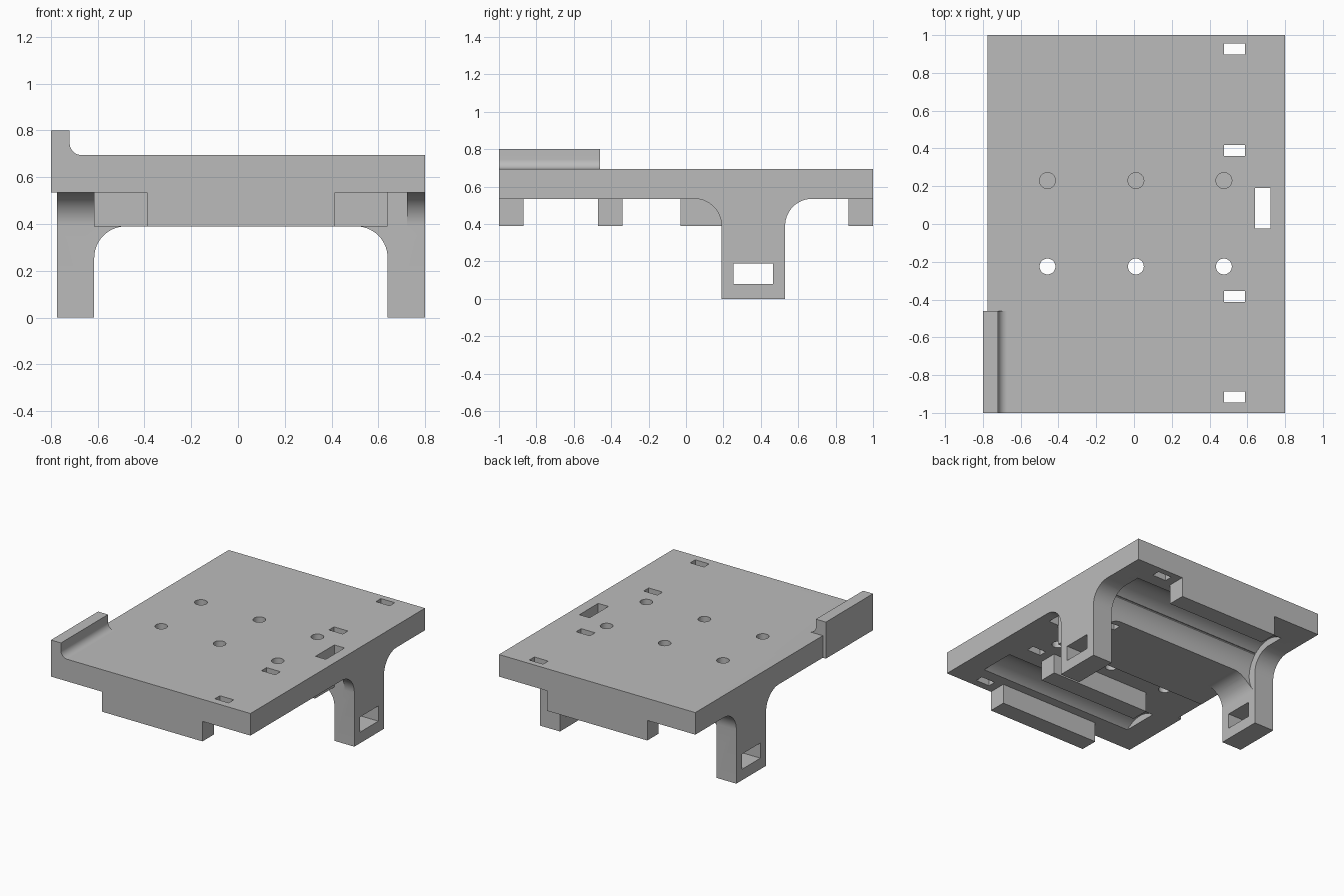
import bpy, bmesh
from math import sin, cos, pi
from mathutils import Vector

if "Cube" in bpy.data.objects:
    bpy.data.objects.remove(bpy.data.objects["Cube"])

grey = bpy.data.materials.new("plain_grey")
grey.use_nodes = True
colour = (0.5, 0.5, 0.5, 1)
grey.diffuse_color = colour
grey.node_tree.nodes["Principled BSDF"].inputs["Base Color"].default_value = colour

CX = 0.0125                      # mirror plane of the plate
TOP, UNDER, LOW = 0.695, 0.535, 0.39
INSIDE = 0.6                     # height buried in the plate


def collection(name):
    c = bpy.data.collections.new(name)
    bpy.context.scene.collection.children.link(c)
    return c


solids, cutters = collection("solids"), collection("cutters")


def arc(u, v, r, start, end, n=14):
    """Points on an arc, angles in quarter turns."""
    angles = [(start + (end - start) * i / n) * pi / 2 for i in range(n + 1)]
    return [(u + r * cos(a), v + r * sin(a)) for a in angles]


def prism(name, pts, axis, lo, hi, coll=solids, flip=False):
    """Extrude a 2D profile along an axis, optionally mirrored in x."""
    place = {"x": lambda u, v, w: (w, u, v),
             "y": lambda u, v, w: (u, w, v),
             "z": lambda u, v, w: (u, v, w)}[axis]
    bm = bmesh.new()
    face = bm.faces.new([bm.verts.new(place(u, v, lo)) for u, v in pts])
    new = bmesh.ops.extrude_face_region(bm, geom=[face])["geom"]
    move = Vector(place(0, 0, hi - lo))
    bmesh.ops.translate(bm, vec=move, verts=[g for g in new if isinstance(g, bmesh.types.BMVert)])
    if flip:
        for v in bm.verts:
            v.co.x = 2 * CX - v.co.x
    bmesh.ops.recalc_face_normals(bm, faces=bm.faces)
    mesh = bpy.data.meshes.new(name)
    bm.to_mesh(mesh)
    bm.free()
    mesh.materials.append(grey)
    ob = bpy.data.objects.new(name, mesh)
    coll.objects.link(ob)
    return ob


def box(name, x, y, z, coll=solids, flip=False):
    pts = [(x[0], y[0]), (x[1], y[0]), (x[1], y[1]), (x[0], y[1])]
    return prism(name, pts, "z", z[0], z[1], coll, flip)


# Mounting plate
plate = box("mounting_plate", (-0.775, 0.8), (-1, 1), (UNDER, TOP), bpy.context.scene.collection)

# Side rim with a filleted foot
rim = [(-0.8, UNDER), (-0.67, UNDER), (-0.67, TOP)] + arc(-0.67, TOP + 0.05, 0.05, 3, 2)[1:]
prism("side_rim", rim + [(-0.72, 0.8), (-0.8, 0.8)], "y", -1, -0.46)

# Saddle bars and the cross beam between the legs
for name, y in (("front_bar", (-1, -0.87)), ("inner_bar", (-0.47, -0.34)), ("back_bar", (0.87, 1))):
    box(name, (-0.39, 0.415), y, (LOW, INSIDE))
box("cross_beam", (-0.615, 0.64), (-0.03, 0.53), (LOW, INSIDE))

# Legs flared into the plate, with inner arch fillets, windows and strap slots
R = UNDER - LOW
leg = ([(0.19, 0), (0.19, LOW)] + arc(0.19 - R, LOW, R, 0, 1)[1:]
       + [(0.19 - R, INSIDE), (0.53 + R, INSIDE)] + arc(0.53 + R, LOW, R, 1, 2) + [(0.53, 0)])
fillet = arc(0.505, LOW - 0.135, 0.135, 0, 1) + [(0.505, 0.5), (0.7, 0.5), (0.7, LOW - 0.135)]
for side, flip in (("left", False), ("right", True)):
    prism(side + "_leg", leg, "x", 0.64, 0.8, flip=flip)
    prism(side + "_arch_fillet", fillet, "y", 0.19, 0.53, flip=flip)
    box(side + "_window", (0.6, 0.9), (0.255, 0.465), (0.08, 0.19), cutters, flip)
    box(side + "_strap_slot", (0.64, 0.722), (-0.025, 0.19), (0.3, 0.9), cutters, flip)
    for y in (-0.917, -0.383, 0.39, 0.927):
        box(side + "_tie_slot", (0.477, 0.588), (y - 0.029, y + 0.029), (0.2, 0.9), cutters, flip)

# Cylindrical grooves across the underside
for y in (-0.67, 0.67):
    prism("groove", arc(y, LOW - 0.005, 0.2, 0, 4, 64)[:-1], "x", -0.615, 0.64, cutters)

# Screw holes, the back row blind
for x in (-0.458, 0.01, 0.476):
    for y, floor in ((-0.225, 0.2), (0.23, UNDER)):
        prism("screw_hole", arc(x, y, 0.042, 0, 4, 32)[:-1], "z", floor, 0.9, cutters)

# Merge the solids, then cut
bpy.context.view_layer.objects.active = plate
plate.select_set(True)
for coll, operation in ((solids, "UNION"), (cutters, "DIFFERENCE")):
    for ob in list(coll.objects):
        mod = plate.modifiers.new(operation.lower(), "BOOLEAN")
        mod.operation, mod.solver, mod.object = operation, "EXACT", ob
        bpy.ops.object.modifier_apply(modifier=mod.name)
        bpy.data.objects.remove(ob)
    bpy.data.collections.remove(coll)
bpy.ops.object.shade_smooth_by_angle()
